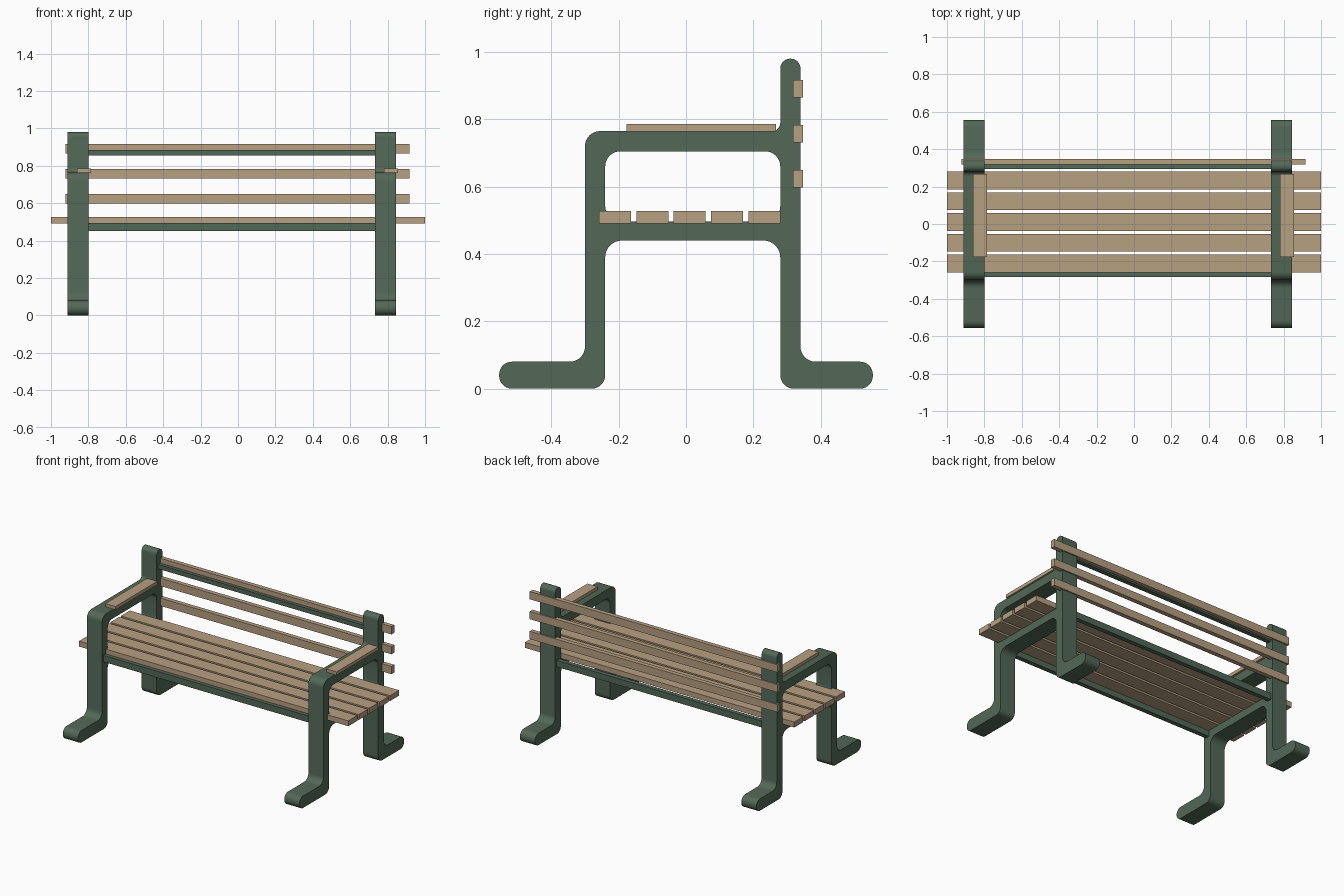
import bpy, bmesh, math
from mathutils import Vector

if "Cube" in bpy.data.objects:
    bpy.data.objects.remove(bpy.data.objects["Cube"])


def material(name, color):
    m = bpy.data.materials.new(name)
    m.diffuse_color = color
    m.use_nodes = True
    m.node_tree.nodes["Principled BSDF"].inputs["Base Color"].default_value = m.diffuse_color
    return m


GREEN = material("green_metal", (0.085, 0.14, 0.095, 1))
WOOD = material("wood", (0.47, 0.35, 0.22, 1))


def rounded(corners, steps=8):
    """Replace each (y, z, radius) corner with a tangent arc."""
    pts = []
    for i, (y, z, r) in enumerate(corners):
        p = Vector((y, z))
        a = (Vector(corners[i - 1][:2]) - p).normalized()
        b = (Vector(corners[(i + 1) % len(corners)][:2]) - p).normalized()
        c = p + (a + b) * r
        for k in range(steps + 1):
            t = math.pi / 2 * k / steps
            pts.append(c - b * r * math.cos(t) - a * r * math.sin(t))
    return pts


def box(name, x, y, z, mat):
    bm = bmesh.new()
    bmesh.ops.create_cube(bm, size=1)
    for v in bm.verts:
        for i, (lo, hi) in enumerate((x, y, z)):
            v.co[i] = lo if v.co[i] < 0 else hi
    me = bpy.data.meshes.new(name)
    bm.to_mesh(me)
    bm.free()
    me.materials.append(mat)
    ob = bpy.data.objects.new(name, me)
    bpy.context.collection.objects.link(ob)
    return ob


# Side frame: outline with feet, legs, post and arm, plus the window under the arm
OUTER = [(-0.555, 0, .038), (-0.24, 0, .04), (-0.24, 0.44, .05), (0.28, 0.44, .05),
         (0.28, 0, .04), (0.555, 0, .038), (0.555, 0.08, .038), (0.34, 0.08, .045),
         (0.34, 0.98, .029), (0.28, 0.98, .029), (0.28, 0.765, .025),
         (-0.30, 0.765, .045), (-0.30, 0.08, .045), (-0.555, 0.08, .038)]
WINDOW = [(-0.24, 0.497, .045), (-0.24, 0.705, .045), (0.28, 0.705, .045), (0.28, 0.497, .045)]


def frame_mesh(width):
    cu = bpy.data.curves.new("frame_profile", 'CURVE')
    cu.dimensions = '2D'
    cu.fill_mode = 'BOTH'
    cu.extrude = width / 2
    for corners in (OUTER, WINDOW):
        pts = rounded(corners)
        sp = cu.splines.new('POLY')
        sp.points.add(len(pts) - 1)
        for q, p in zip(sp.points, pts):
            q.co = (p.x, p.y, 0, 1)
        sp.use_cyclic_u = True
    tmp = bpy.data.objects.new("frame_profile", cu)
    bpy.context.collection.objects.link(tmp)
    dg = bpy.context.evaluated_depsgraph_get()
    me = bpy.data.meshes.new_from_object(tmp.evaluated_get(dg))
    bpy.data.objects.remove(tmp)
    bm = bmesh.new()
    bm.from_mesh(me)
    bmesh.ops.remove_doubles(bm, verts=bm.verts, dist=1e-5)
    # profile plane (x, y) becomes the side plane (y, z)
    for v in bm.verts:
        v.co = (v.co.z, v.co.x, v.co.y)
    bmesh.ops.recalc_face_normals(bm, faces=bm.faces)
    bm.to_mesh(me)
    bm.free()
    me.materials.clear()
    me.materials.append(GREEN)
    return me


base = frame_mesh(0.112)
for side, x in (("left", -0.856), ("right", 0.789)):
    ob = bpy.data.objects.new(side + "_frame", base.copy())
    ob.location.x = x
    bpy.context.collection.objects.link(ob)
    bpy.ops.object.select_all(action='DESELECT')
    ob.select_set(True)
    bpy.context.view_layer.objects.active = ob
    bpy.ops.object.shade_smooth_by_angle(angle=math.radians(30))

# Armrest boards
for side, x in (("left", -0.861), ("right", 0.781)):
    box(side + "_armrest", (x, x + 0.075), (-0.177, 0.267), (0.763, 0.786), WOOD)

# Seat slats
for i in range(5):
    y = -0.258 + i * 0.1108
    box(f"seat_slat_{i + 1}", (-1, 1), (y, y + 0.095), (0.491, 0.527), WOOD)

# Back slats
for i in range(3):
    z = 0.598 + i * 0.1335
    box(f"back_slat_{i + 1}", (-0.922, 0.917), (0.318, 0.348), (z, z + 0.052), WOOD)

# Metal rails joining the two frames
RAIL_X = (-0.81, 0.745)
box("front_seat_rail", RAIL_X, (-0.284, -0.254), (0.452, 0.495), GREEN)
box("rear_seat_rail", RAIL_X, (0.295, 0.325), (0.452, 0.495), GREEN)
box("back_rail", RAIL_X, (0.295, 0.325), (0.855, 0.885), GREEN)
